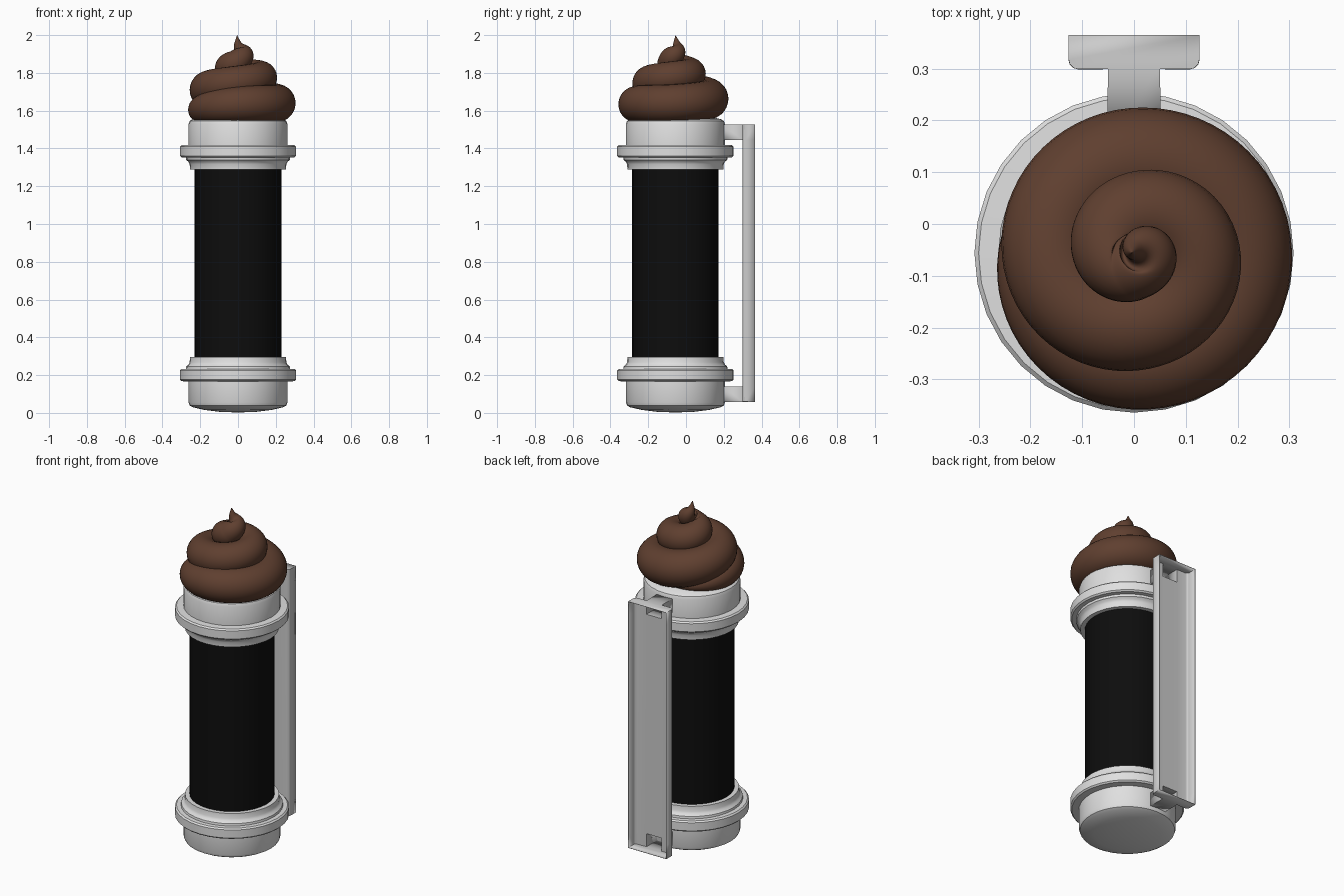
import bpy, bmesh, math
from mathutils import Vector

if "Cube" in bpy.data.objects:
    bpy.data.objects.remove(bpy.data.objects["Cube"])

CY = -0.056  # y of the column axis


def material(name, rgb):
    m = bpy.data.materials.new(name)
    m.diffuse_color = (*rgb, 1)
    m.use_nodes = True
    m.node_tree.nodes["Principled BSDF"].inputs["Base Color"].default_value = m.diffuse_color
    return m


WHITE = material("light_grey", (0.74, 0.74, 0.74))
GREY = material("bracket_grey", (0.6, 0.6, 0.6))
BLACK = material("black", (0.004, 0.004, 0.004))
BROWN = material("chocolate_brown", (0.115, 0.05, 0.029))


def finish(bm, name, mat, angle=None, normals=True):
    bmesh.ops.remove_doubles(bm, verts=bm.verts, dist=1e-5)
    if normals:
        bmesh.ops.recalc_face_normals(bm, faces=bm.faces)
    me = bpy.data.meshes.new(name)
    bm.to_mesh(me)
    bm.free()
    me.materials.append(mat)
    ob = bpy.data.objects.new(name, me)
    bpy.context.collection.objects.link(ob)
    if angle:
        bpy.ops.object.select_all(action='DESELECT')
        ob.select_set(True)
        bpy.context.view_layer.objects.active = ob
        bpy.ops.object.shade_smooth_by_angle(angle=math.radians(angle))
    return ob


def skin(bm, rings, closed=True):
    """Join successive rings of points with quads."""
    rows = [[bm.verts.new(p) for p in r] for r in rings]
    for a, b in zip(rows, rows[1:]):
        n = len(a)
        for i in range(n if closed else n - 1):
            j = (i + 1) % n
            bm.faces.new((a[i], a[j], b[j], b[i]))
    return rows


def lathe(name, profile, mat, seg=32):
    bm = bmesh.new()
    skin(bm, [[(r * math.cos(2 * math.pi * i / seg), CY + r * math.sin(2 * math.pi * i / seg), z)
               for i in range(seg)] for r, z in profile])
    bmesh.ops.remove_doubles(bm, verts=bm.verts, dist=1e-5)
    return finish(bm, name, mat, 32)


# Column and its two mirrored end caps
lathe("column", [(0, 0.28), (0.229, 0.28), (0.229, 1.31), (0, 1.31)], BLACK)
cap = [(0, 0.002), (0.10, 0.006), (0.18, 0.016), (0.24, 0.03), (0.256, 0.039), (0.262, 0.055),
       (0.262, 0.166), (0.300, 0.168), (0.308, 0.176), (0.308, 0.224), (0.300, 0.232),
       (0.276, 0.233), (0.274, 0.246), (0.262, 0.256), (0.256, 0.268), (0.254, 0.297), (0.225, 0.297)]
lathe("bottom_cap", cap, WHITE)
lathe("top_cap", [(r, 1.585 - z) for r, z in cap], WHITE)

# Wall bracket: tray open at the back, with two hollow arms into the caps
Z = [0.06, 0.14, 1.445, 1.525]
half = [(0.05, 0.30), (0.108, 0.30), (0.116, 0.302), (0.123, 0.309), (0.125, 0.317), (0.125, 0.365)]
outline = [(-x, y) for x, y in reversed(half)] + half
bm = bmesh.new()
rows = skin(bm, [[(x, y, z) for x, y in outline] for z in Z], closed=False)
bm.faces.new(reversed(rows[0]))
bm.faces.new(rows[-1])
mid = len(half) - 1
for lo in (0, 2):
    hole = [rows[lo][mid], rows[lo][mid + 1], rows[lo + 1][mid + 1], rows[lo + 1][mid]]
    bm.faces.remove(next(f for f in hole[0].link_faces if all(v in f.verts for v in hole)))
    inner = [bm.verts.new((v.co.x, 0.192, v.co.z)) for v in hole]
    for i in range(4):
        j = (i + 1) % 4
        bm.faces.new((hole[i], hole[j], inner[j], inner[i]))
bracket = finish(bm, "wall_bracket", GREY, 30)
solid = bracket.modifiers.new("thickness", 'SOLIDIFY')
solid.thickness = 0.003
solid.offset = 0

# Swirl: (outer radius, height, tube radius) at every quarter turn, starting at the back
keys = [(0.20, 1.575, 0.015), (0.262, 1.602, 0.066), (0.302, 1.633, 0.094), (0.305, 1.64, 0.10),
        (0.28, 1.665, 0.105), (0.255, 1.712, 0.097), (0.227, 1.748, 0.09), (0.205, 1.778, 0.085),
        (0.155, 1.80, 0.083), (0.118, 1.832, 0.075), (0.092, 1.862, 0.066), (0.08, 1.90, 0.052),
        (0.03, 1.952, 0.022), (0.004, 2.0, 0.0)]


def sample(t):
    i = min(int(t), len(keys) - 2)
    u = t - i
    p = [Vector(keys[max(0, min(len(keys) - 1, i + d))]) for d in (-1, 0, 1, 2)]
    return 0.5 * (2 * p[1] + (p[2] - p[0]) * u + (2 * p[0] - 5 * p[1] + 4 * p[2] - p[3]) * u * u
                  + (3 * p[1] - p[0] - 3 * p[2] + p[3]) * u ** 3)


def centre(t):
    o, z, r = sample(t)
    a = math.pi / 2 * (t + 1)
    return Vector(((o - r) * math.cos(a), CY + (o - r) * math.sin(a), z))


STEPS, SIDES = 16, 28
rings = []
for k in range((len(keys) - 1) * STEPS + 1):
    t = k / STEPS
    a = math.pi / 2 * (t + 1)
    e = 0.05
    tan = (centre(min(t + e, len(keys) - 1)) - centre(max(t - e, 0))).normalized()
    n = Vector((math.cos(a), math.sin(a), 0))
    n = (n - tan * n.dot(tan)).normalized()
    b = tan.cross(n)
    c, r = centre(t), max(sample(t)[2], 0)
    rings.append([c + r * (n * math.cos(2 * math.pi * i / SIDES) + b * math.sin(2 * math.pi * i / SIDES))
                  for i in range(SIDES)])
bm = bmesh.new()
rows = skin(bm, rings)
bm.faces.new(rows[0])
finish(bm, "swirl_topping", BROWN, 60)
